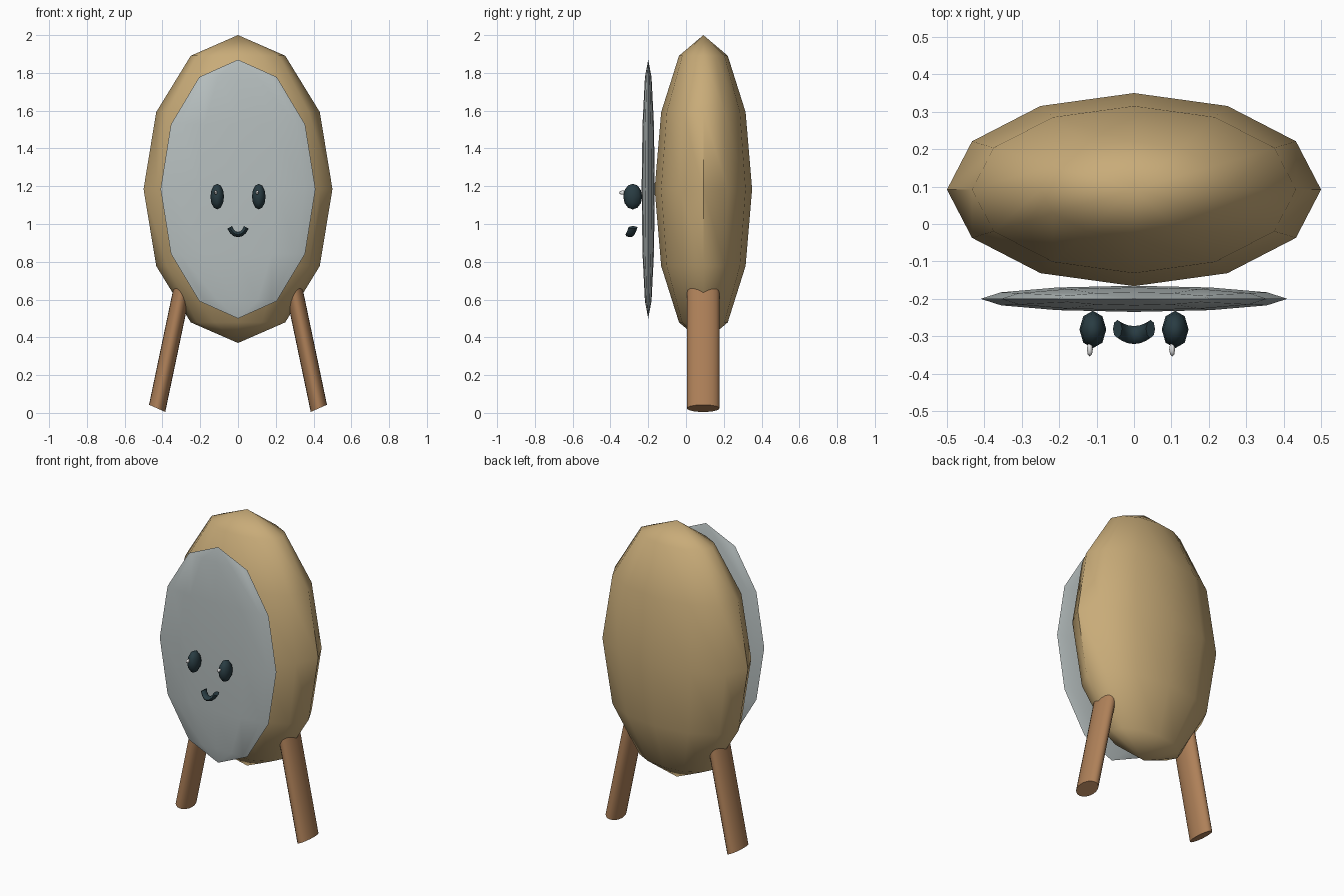
import bpy
import bmesh
import math
from mathutils import Vector

cube = bpy.data.objects.get("Cube")
if cube:
    bpy.data.objects.remove(cube, do_unlink=True)


def make_material(name, rgb):
    mat = bpy.data.materials.new(name)
    mat.use_nodes = True
    mat.diffuse_color = (*rgb, 1)
    mat.node_tree.nodes["Principled BSDF"].inputs["Base Color"].default_value = (*rgb, 1)
    return mat


tan = make_material("tan", (0.58, 0.41, 0.19))
grey = make_material("pale grey", (0.47, 0.52, 0.52))
brown = make_material("brown wood", (0.43, 0.22, 0.10))
dark = make_material("dark slate", (0.022, 0.045, 0.055))
white = make_material("white", (0.8, 0.8, 0.8))


def finish(bm, name, mat, angle):
    bmesh.ops.recalc_face_normals(bm, faces=bm.faces[:])
    mesh = bpy.data.meshes.new(name)
    bm.to_mesh(mesh)
    bm.free()
    mesh.materials.append(mat)
    obj = bpy.data.objects.new(name, mesh)
    bpy.context.collection.objects.link(obj)
    bpy.ops.object.select_all(action='DESELECT')
    obj.select_set(True)
    bpy.context.view_layer.objects.active = obj
    bpy.ops.object.shade_smooth_by_angle(angle=math.radians(angle))
    return obj


def ellipsoid(name, center, radii, mat, segments=12, rings=6, angle=50):
    bm = bmesh.new()
    bmesh.ops.create_uvsphere(bm, u_segments=segments, v_segments=rings, radius=1)
    bmesh.ops.scale(bm, vec=radii, verts=bm.verts)
    bmesh.ops.translate(bm, vec=center, verts=bm.verts)
    return finish(bm, name, mat, angle)


def loft(name, rings, mat, angle):
    """Skin a list of equal closed rings and cap both ends."""
    bm = bmesh.new()
    loops = [[bm.verts.new(p) for p in ring] for ring in rings]
    count = len(loops[0])
    for a, b in zip(loops, loops[1:]):
        for i in range(count):
            j = (i + 1) % count
            bm.faces.new((a[i], a[j], b[j], b[i]))
    bm.faces.new(loops[0])
    bm.faces.new(loops[-1])
    return finish(bm, name, mat, angle)


def ring(center, u, v, count):
    turns = [2 * math.pi * i / count for i in range(count)]
    return [Vector(center) + u * math.cos(t) + v * math.sin(t) for t in turns]


# Body and face plate
ellipsoid("body", (0, 0.092, 1.185), (0.5, 0.258, 0.815), tan)
ellipsoid("face_plate", (0, -0.2, 1.185), (0.41, 0.035, 0.685), grey)

# Legs, eyes and eye glints on both sides
for side, s in (("left", 1), ("right", -1)):
    u, v = Vector((0.043 * s, 0, 0.019)), Vector((0, 0.086, 0))
    ends = [(0.428 * s, 0.091, 0.024), (0.276 * s, 0.091, 0.75)]
    loft(side + "_leg", [ring(c, u, v, 20) for c in ends], brown, 40)
    ellipsoid(side + "_eye", (0.11 * s, -0.282, 1.145), (0.036, 0.05, 0.068), dark, 8, 6, 60)
    ellipsoid(side + "_eye_glint", (0.11 * s - 0.008, -0.335, 1.166), (0.008, 0.019, 0.011),
              white, 8, 6, 60)

# Smiling mouth: an arc leaning back towards the corners
rings = []
for i in range(7):
    t = math.radians(-60 + 20 * i)
    center = (0.051 * math.sin(t), -0.275 - 0.022 * math.cos(t) ** 2, 1.02 - 0.076 * math.cos(t))
    outward = Vector((math.sin(t), 0, -math.cos(t))) * 0.014
    rings.append(ring(center, outward, Vector((0, 0.024, 0)), 8))
loft("mouth", rings, dark, 50)
